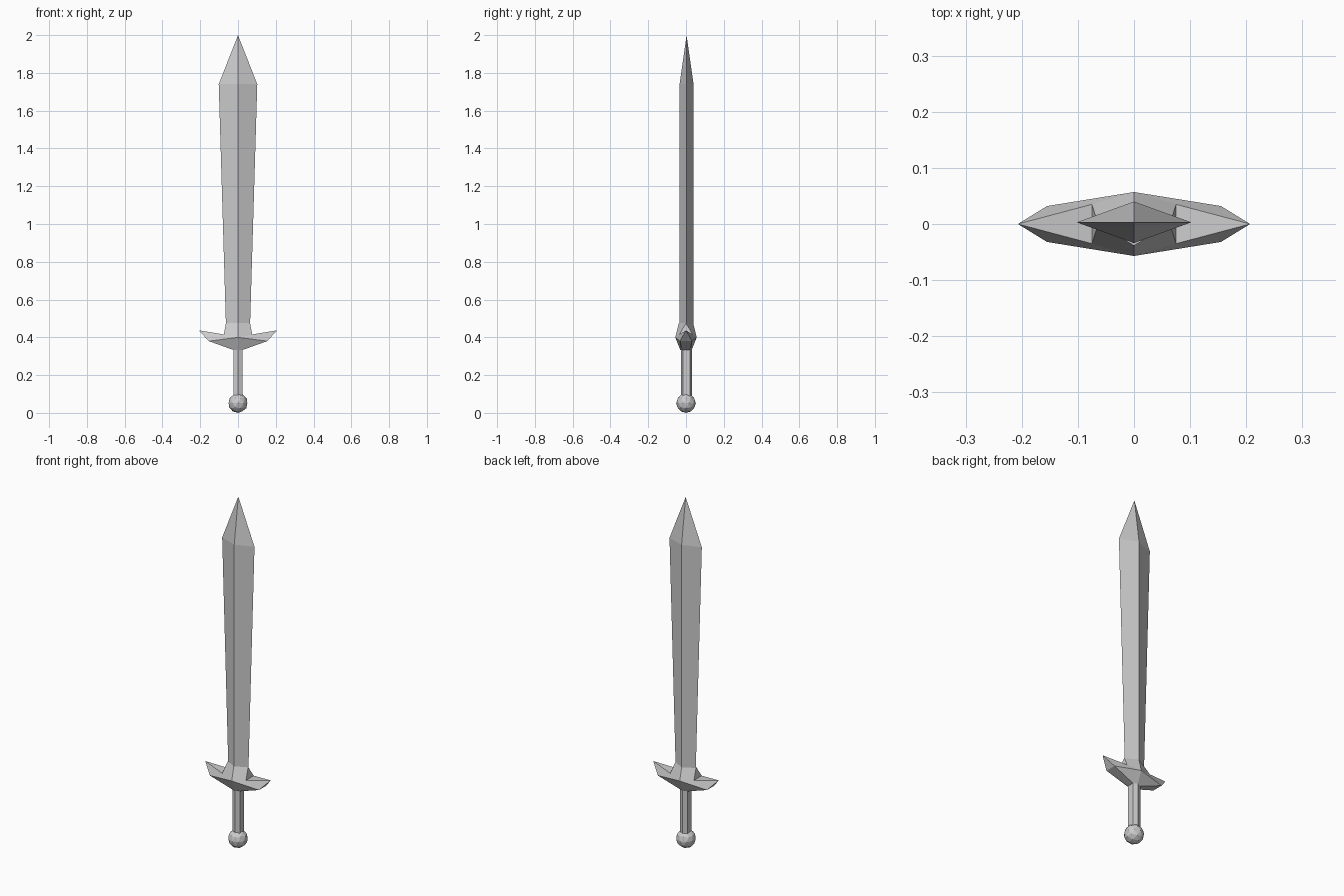
import bpy, bmesh

if "Cube" in bpy.data.objects:
    bpy.data.objects.remove(bpy.data.objects["Cube"])


def make_object(name, bm):
    mesh = bpy.data.meshes.new(name)
    bm.to_mesh(mesh)
    bm.free()
    obj = bpy.data.objects.new(name, mesh)
    bpy.context.collection.objects.link(obj)
    return obj


def loft(name, section, rings, tip=None, y_offset=0.0):
    """Stack a unit section at (half_x, half_y, z) rings, ending in a cap or a point."""
    bm = bmesh.new()
    n = len(section)
    levels = [[bm.verts.new((x * sx, y * sy + y_offset, z)) for x, y in section]
              for sx, sy, z in rings]
    for low, high in zip(levels, levels[1:]):
        for i in range(n):
            j = (i + 1) % n
            bm.faces.new((low[i], low[j], high[j], high[i]))
    bm.faces.new(levels[0][::-1])
    if tip is None:
        bm.faces.new(levels[-1])
    else:
        point = bm.verts.new((0, y_offset, tip))
        for i in range(n):
            bm.faces.new((levels[-1][i], levels[-1][(i + 1) % n], point))
    return make_object(name, bm)


# Blade: diamond section widening towards a pointed tip
diamond = [(1, 0), (0, 1), (-1, 0), (0, -1)]
loft("blade", diamond, [(0.064, 0.037, 0.47), (0.102, 0.037, 1.74)],
     tip=2.0, y_offset=0.003)

# Grip: six-sided bar with ridges at front and back
hexagon = [(1, -0.65), (1, 0.65), (0, 1), (-1, 0.65), (-1, -0.65), (0, -1)]
loft("grip", hexagon, [(0.024, 0.029, 0.08), (0.024, 0.029, 0.34)], y_offset=0.002)

# Guard: one quarter with its collar, mirrored across x and y
points = {
    "ridge": (0, 0.057, 0.40), "collar": (0.075, 0.035, 0.415),
    "collar_mid": (0.075, 0, 0.415), "bend": (0.155, 0.032, 0.38),
    "bend_mid": (0.155, 0, 0.38), "tip": (0.207, 0, 0.437),
    "blade_edge": (0.064, 0, 0.475), "blade_ridge": (0, 0.038, 0.475),
    "base_front": (0, 0.03, 0.333), "base_side": (0.024, 0.02, 0.333),
    "base_mid": (0.024, 0, 0.333),
}
faces = [
    "ridge collar blade_edge blade_ridge", "collar collar_mid blade_edge",
    "collar tip collar_mid", "ridge bend collar", "collar bend tip",
    "bend bend_mid tip", "ridge base_front base_side bend",
    "bend base_side base_mid bend_mid",
]
bm = bmesh.new()
verts = {key: bm.verts.new(co) for key, co in points.items()}
for face in faces:
    bm.faces.new([verts[key] for key in reversed(face.split())])
guard = make_object("guard", bm)
mirror = guard.modifiers.new("mirror", 'MIRROR')
mirror.use_axis = (True, True, False)

# Pommel: faceted ball
bm = bmesh.new()
bmesh.ops.create_icosphere(bm, subdivisions=2, radius=0.052)
pommel = make_object("pommel", bm)
pommel.location.z = 0.052
